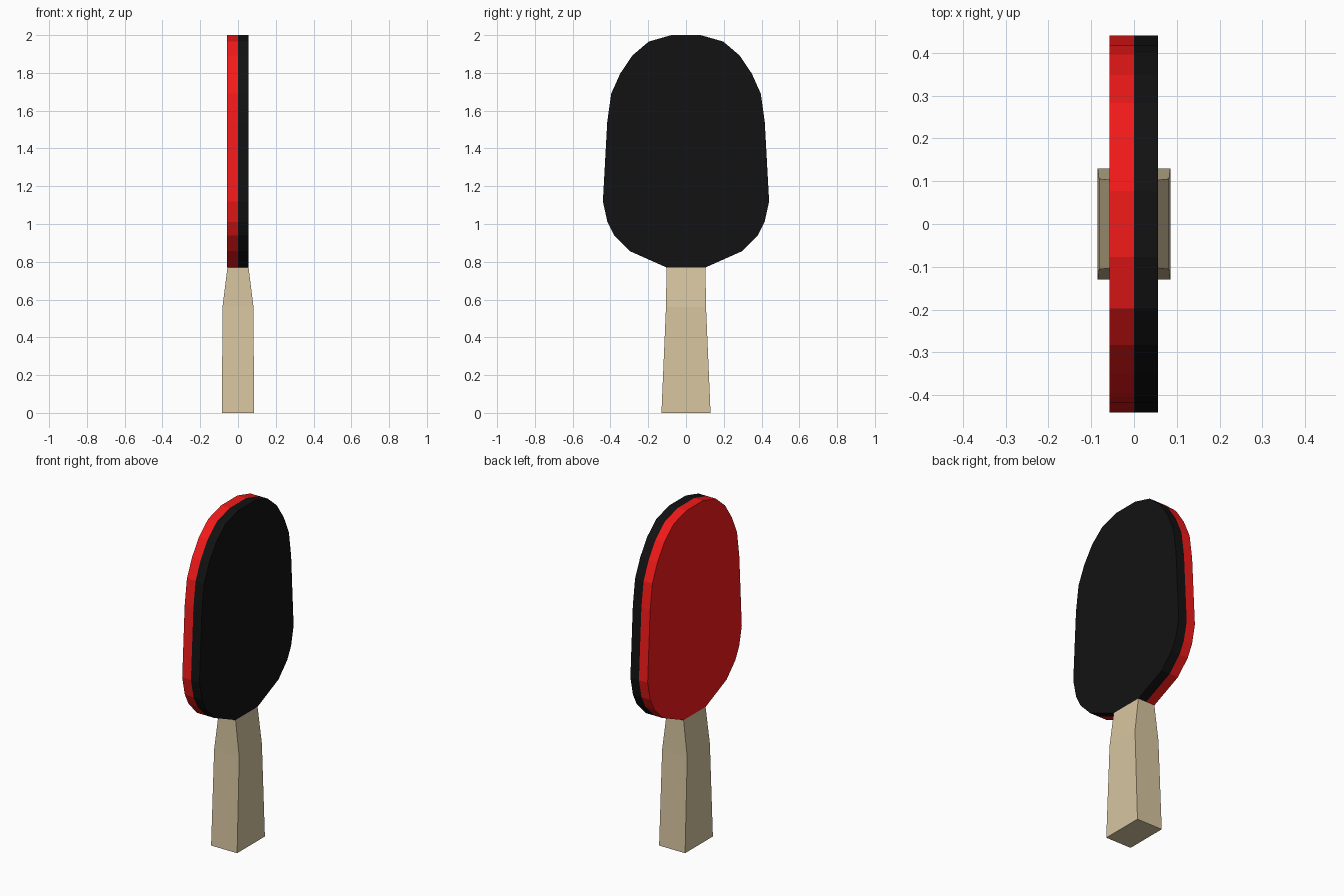
import bpy, bmesh

if "Cube" in bpy.data.objects:
    bpy.data.objects.remove(bpy.data.objects["Cube"])


def material(name, rgb):
    m = bpy.data.materials.new(name)
    m.diffuse_color = (*rgb, 1)
    m.use_nodes = True
    m.node_tree.nodes["Principled BSDF"].inputs["Base Color"].default_value = m.diffuse_color
    return m


def loft(name, sections, mat):
    """Solid joining a series of closed sections that have equal point counts."""
    bm = bmesh.new()
    rings = [[bm.verts.new(p) for p in s] for s in sections]
    n = len(rings[0])
    for a, b in zip(rings, rings[1:]):
        for i in range(n):
            j = (i + 1) % n
            bm.faces.new((a[i], a[j], b[j], b[i]))
    bm.faces.new(rings[0])
    bm.faces.new(rings[-1])
    bmesh.ops.recalc_face_normals(bm, faces=bm.faces)
    mesh = bpy.data.meshes.new(name)
    bm.to_mesh(mesh)
    bm.free()
    mesh.materials.append(mat)
    ob = bpy.data.objects.new(name, mesh)
    bpy.context.collection.objects.link(ob)
    return ob


red = material("red_rubber", (0.9, 0.01, 0.01))
black = material("black_rubber", (0.006, 0.006, 0.006))
wood = material("wood", (0.68, 0.56, 0.35))

# Blade outline: half profile (y, z), mirrored across y = 0
half = [(0.077, 2.0), (0.197, 1.966), (0.283, 1.893), (0.348, 1.797),
        (0.396, 1.69), (0.417, 1.54), (0.44, 1.12), (0.416, 1.01),
        (0.38, 0.94), (0.299, 0.857), (0.103, 0.77)]
outline = half + [(-y, z) for y, z in reversed(half)]

# Two halves of the blade, red on -x and black on +x
for name, x, mat in (("red_face", -0.057, red), ("black_face", 0.056, black)):
    loft(name, [[(px, y, z) for y, z in outline] for px in (0, x)], mat)

# Flared handle, tapering up into the blade: (z, half width x, half depth y)
handle = [(0, 0.085, 0.13), (0.56, 0.082, 0.106), (0.77, 0.056, 0.103)]
loft("handle", [[(-hx, -hy, z), (hx, -hy, z), (hx, hy, z), (-hx, hy, z)]
                for z, hx, hy in handle], wood)
